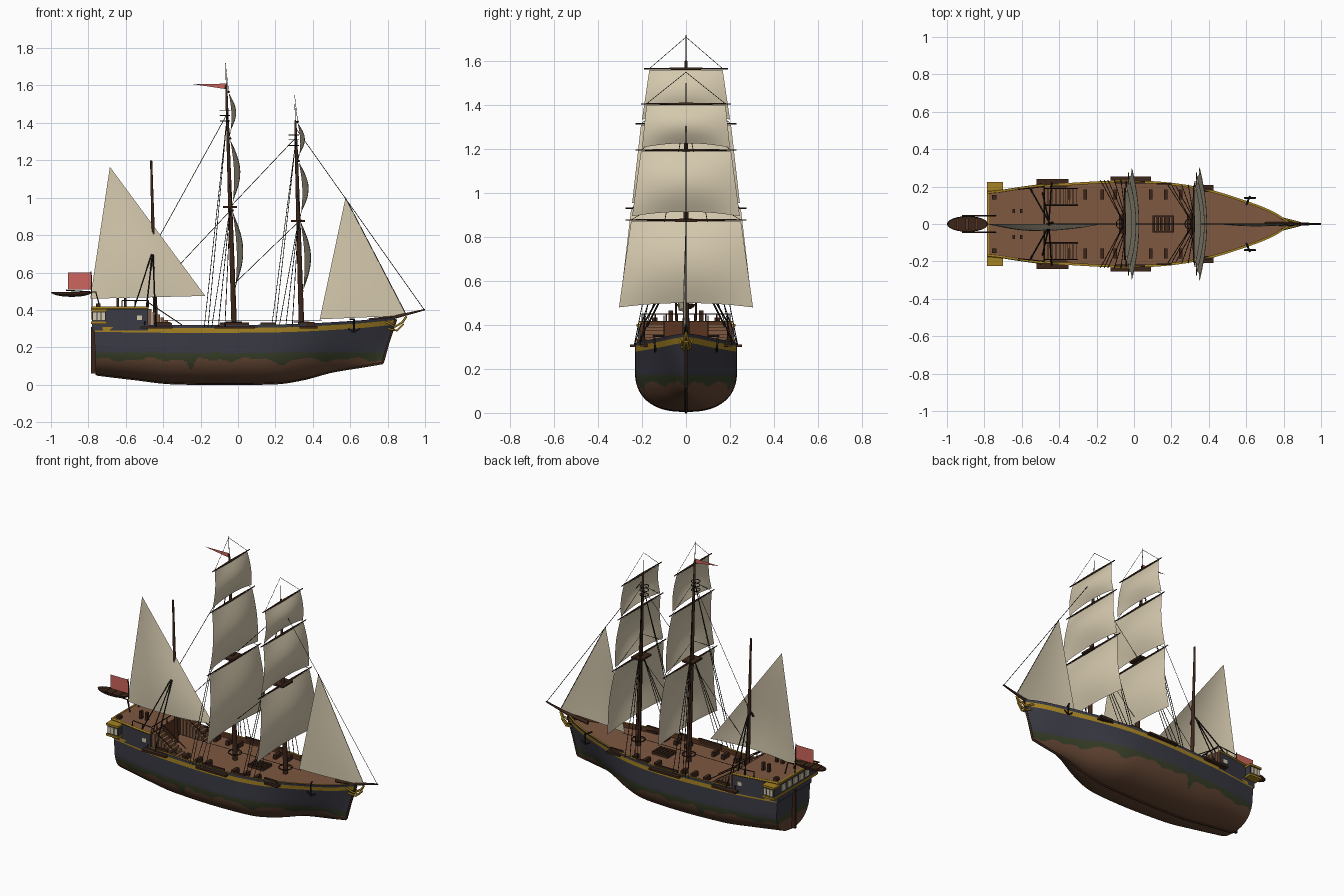
import bpy, bmesh, math

if "Cube" in bpy.data.objects:
    bpy.data.objects.remove(bpy.data.objects["Cube"])

def mat(name, r, g, b):
    m = bpy.data.materials.new(name)
    m.diffuse_color = (r, g, b, 1)
    m.use_nodes = True
    m.node_tree.nodes["Principled BSDF"].inputs["Base Color"].default_value = m.diffuse_color
    return m

NAVY = mat("navy paint", .042, .042, .058)
COPPER = mat("brown bottom", .127, .061, .034)
GREEN = mat("green waterline", .038, .048, .021)
GOLD = mat("gold trim", .376, .223, .017)
DECK = mat("deck planks", .205, .098, .051)
WOOD = mat("dark wood", .045, .019, .010)
RED_WOOD = mat("bulkhead wood", .10, .035, .015)
SAIL = mat("cream canvas", .66, .58, .42)
RED = mat("red flag", .61, .13, .11)
ROPE = mat("black rope", .015, .012, .010)

def mesh(name, verts, faces, mats, idx=None):
    me = bpy.data.meshes.new(name)
    me.from_pydata(verts, [], faces)
    for m in mats:
        me.materials.append(m)
    if idx:
        me.polygons.foreach_set("material_index", idx)
    bm = bmesh.new()
    bm.from_mesh(me)
    bmesh.ops.remove_doubles(bm, verts=bm.verts, dist=1e-5)
    bmesh.ops.recalc_face_normals(bm, faces=bm.faces)
    bm.to_mesh(me)
    bm.free()
    ob = bpy.data.objects.new(name, me)
    bpy.context.collection.objects.link(ob)
    return ob

def boxes(name, items, m, mirror=False):
    """items: (x0, x1, y0, y1, z0, z1); mirror repeats them at -y"""
    if mirror:
        items = items + [(a, b, -d, -c, e, f) for a, b, c, d, e, f in items]
    v, f = [], []
    for x0, x1, y0, y1, z0, z1 in items:
        n = len(v)
        v += [(x, y, z) for x in (x0, x1) for y in (y0, y1) for z in (z0, z1)]
        f += [[n + i for i in q] for q in ((0, 1, 3, 2), (4, 6, 7, 5), (0, 4, 5, 1),
                                           (2, 3, 7, 6), (0, 2, 6, 4), (1, 5, 7, 3))]
    return mesh(name, v, f, [m])

def lines(name, paths, r, m, mirror=False, res=1):
    """round bars along point lists; an optional 4th value scales the radius"""
    if mirror:
        paths = paths + [[(p[0], -p[1], *p[2:]) for p in q] for q in paths]
    cu = bpy.data.curves.new(name, 'CURVE')
    cu.dimensions, cu.bevel_depth, cu.bevel_resolution, cu.use_fill_caps = '3D', r, res, True
    for q in paths:
        s = cu.splines.new('POLY')
        s.points.add(len(q) - 1)
        for p, c in zip(s.points, q):
            p.co = (c[0], c[1], c[2], 1)
            p.radius = c[3] if len(c) > 3 else 1
    cu.materials.append(m)
    ob = bpy.data.objects.new(name, cu)
    bpy.context.collection.objects.link(ob)
    return ob

def interp(tab, x):
    x = min(max(x, tab[0][0]), tab[-1][0])
    i = max(k for k in range(len(tab) - 1) if tab[k][0] <= x)
    slope = lambda k: ((tab[min(k + 1, len(tab) - 1)][1] - tab[max(k - 1, 0)][1]) /
                       (tab[min(k + 1, len(tab) - 1)][0] - tab[max(k - 1, 0)][0]))
    (xa, a), (xb, b) = tab[i], tab[i + 1]
    h, t = xb - xa, (x - xa) / (xb - xa)
    return (a * (1 + 2 * t) * (1 - t) ** 2 + b * t * t * (3 - 2 * t)
            + h * t * (1 - t) * (slope(i) * (1 - t) - slope(i + 1) * t))

WIDTH = [(-.76, .168), (-.5, .206), (-.2, .228), (0, .232), (.2, .22), (.4, .182), (.6, .112), (.7, .062), (.77, .006)]
KEEL = [(-.76, .055), (-.55, .03), (-.35, .008), (.2, .008), (.35, .03), (.5, .07), (.65, .095), (.77, .115)]
SHEER = [(-.76, .325), (-.4, .32), (0, .32), (.3, .325), (.6, .343), (.77, .362)]

# hull, gold band, rail, bulwark and deck as one loft
N, R = 160, 46
verts, faces, idx = [], [], []
for i in range(N + 1):
    u = i / N
    x0 = -.76 + 1.53 * u
    w, k, sh = interp(WIDTH, x0), interp(KEEL, x0), interp(SHEER, x0)
    b = min(max((x0 - .15) / .62, 0), 1)
    b = b * b * (3 - 2 * b)
    prof = []
    for z in [k + (sh - .042 - k) * (j / 40) ** 1.3 for j in range(41)] + [sh - .016, sh]:
        s = (z - k) / (sh - k)
        mid = (1 - (1 - min(s / .6, 1)) ** 2.4) ** (1 / 2.4)
        prof.append((w * (mid * (1 - b) + s ** .7 * b), z, s))
    wi = max(w - .013, .001)
    prof += [(wi, sh, 1), (wi, sh - .03, 1), (0, sh - .03, 1)]
    for side in (1, -1):
        verts += [(x0 + .07 * s * u ** 6 - .01 * s * (1 - u) ** 6, side * y, z) for y, z, s in prof]
at = lambda i, side, j: (2 * i + side) * R + j
def paint(x, z):
    drip = .135 + .008 * math.sin(23 * x) + .005 * math.sin(51 * x)
    drip -= .06 * math.exp(-((x + .25) / .02) ** 2) + .025 * math.exp(-((x - .25) / .04) ** 2)
    return 1 if z < drip else 2 if z < .172 else 0
for i in range(N):
    for side in (0, 1):
        for j in range(R - 1):
            q = [at(i, side, j), at(i + 1, side, j), at(i + 1, side, j + 1), at(i, side, j + 1)]
            faces.append(q if side else q[::-1])
            c = [sum(verts[n][a] for n in q) / 4 for a in (0, 2)]
            idx.append(paint(*c) if j < 40 else (3, 0, 3, 5, 4)[j - 40])
for i in (0, N):
    for j in range(42):
        faces.append([at(i, 0, j), at(i, 1, j), at(i, 1, j + 1), at(i, 0, j + 1)])
        idx.append(paint(-.6, verts[at(i, 0, j)][2]) if j < 40 else (3, 0)[j - 40])
mesh("hull", verts, faces, [NAVY, COPPER, GREEN, GOLD, DECK, RED_WOOD], idx)
lines("keel_and_stem", [[(-.76, 0, .06)] + [(x / 100, 0, interp(KEEL, x / 100)) for x in range(-75, 78, 4)]
                        + [(.775, 0, .12), (.805, 0, .23), (.845, 0, .35)]], .007, WOOD)
boxes("rudder", [(-.785, -.755, -.008, .008, .06, .31)], WOOD)

# stern cabin with poop deck
verts, faces, idx = [], [], []
xs = [-.78 + .06 * i for i in range(6)]
for x in xs:
    w = interp(WIDTH, x) + .001
    verts += [(x, -w, .29), (x, -w, .415), (x, w, .415), (x, w, .29)]
for i in range(5):
    for j, c in ((0, 0), (1, 1), (2, 0)):
        faces.append([4 * i + j, 4 * i + j + 1, 4 * i + j + 5, 4 * i + j + 4])
        idx.append(c)
faces += [[0, 1, 2, 3], [20, 21, 22, 23]]
idx += [0, 2]
mesh("stern_cabin", verts, faces, [NAVY, DECK, RED_WOOD], idx)
lines("cabin_gold_edge", [[(x, interp(WIDTH, x), .412) for x in xs]], .007, GOLD, True)
boxes("stern_gold_bands", [(-.787, -.775, -.17, .17, z, z + .012) for z in (.325, .405)], GOLD)
boxes("stern_windows", [(-.786, -.778, y - .02, y + .02, .35, .39) for y in (-.12, -.06, 0, .06, .12)], SAIL)
boxes("side_windows", [(-.54, -.512, .19, .207, .345, .37)], SAIL, True)
boxes("quarter_galleries", [(-.78, -.705, .16, .218, .335, .40)], NAVY, True)
boxes("gallery_gold_slabs", [(-.787, -.70, .16, .225, z, z + .013) for z in (.325, .392)], GOLD, True)
boxes("gallery_windows", [(x, x + .018, .21, .222, .345, .385) for x in (-.775, -.752, -.729)], SAIL, True)
lines("poop_rail", [[(-.48, .2, .45), (-.62, .185, .45)], [(-.48, -.2, .45), (-.48, .2, .45)]]
      + [[(-.48, y, .415), (-.48, y, .45)] for y in (.04, .09, .14, .2)]
      + [[(x, .19, .415), (x, .19, .45)] for x in (-.62, -.55)], .003, WOOD, True)
boxes("deck_lockers", [(-.65, -.635, .06, .08, .415, .465), (-.61, -.595, .06, .08, .415, .465),
                       (-.76, -.735, .13, .155, .415, .435)], WOOD, True)
boxes("stairs", [(-.48 + .022 * i, -.462 + .022 * i, .1, .19, .28, .405 - .015 * i) for i in range(8)], DECK, True)
lines("stair_rails", [[(-.48, y, .44), (-.30, y, .32)] for y in (.1, .19)], .003, WOOD, True)

# deck fittings
boxes("guns", [(x, x + .02, .13, .185, .285, .318) for x in (-.36, -.27, -.18, -.11, .08, .16, .24)], WOOD, True)
boxes("hatch_grating", [(.1 + .02 * i, .113 + .02 * i, -.045, .045, .28, .308) for i in range(6)]
      + [(.1, .213, y, y + .008, .28, .306) for y in (-.045, -.004, .037)], WOOD)
boxes("channels", [(-.52, -.35, .2, .24, .300, .312), (-.125, .09, .22, .255, .300, .312),
                   (.33, .425, .17, .208, .302, .314)], WOOD, True)
boxes("pin_rails", [(-.45, -.36, .195, .205, .3, .335), (-.1, .06, .217, .226, .3, .333),
                    (.12, .2, .212, .22, .3, .333), (.32, .41, .18, .192, .3, .336)], WOOD, True)
lines("anchors", [[(.60, .1, .35), (.62, .15, .35)], [(.62, .145, .35), (.62, .14, .28)],
                  [(.59, .14, .30), (.62, .14, .28), (.65, .14, .30)]], .005, ROPE, True)
lines("head_rails", [[(.79, .03, .335), (.84, .018, .31), (.88, .008, .335), (.90, 0, .365)],
                     [(.80, .02, .30), (.85, .01, .29), (.885, .004, .325)]], .006, GOLD, True)
lines("bowsprit", [[(.70, 0, .345, 1.3), (.84, 0, .362, 1.1), (1, 0, .402, .5)]], .009, WOOD)

# masts
mast_x = {"main": lambda z: -.02 - .033 * (z - .3), "fore": lambda z: .34 - .03 * (z - .3),
          "mizzen": lambda z: -.44 - .027 * (z - .3)}
stages = {"main": ((.28, 1.3), (.95, 1), (1.35, .7), (1.6, .5), (1.605, .15), (1.72, .12)),
          "fore": ((.28, 1.3), (.88, 1), (1.25, .7), (1.41, .5), (1.415, .15), (1.5, .12)),
          "mizzen": ((.28, 1.1), (.8, .8), (1.2, .5))}
for n, st in stages.items():
    lines(n + "_mast", [[(mast_x[n](z), 0, z, r) for z, r in st]], .012, WOOD, res=3)

def ring(x, z, r):
    return [(x + r * math.cos(a * math.pi / 6), r * math.sin(a * math.pi / 6), z) for a in range(13)]

# square sails: bottom z, top z, bottom half width, top half width, belly
square = {"main": ((.50, .925, .30, .25, .05), (.955, 1.31, .245, .205, .048), (1.335, 1.56, .2, .167, .036)),
          "fore": ((.48, .872, .305, .25, .05), (.895, 1.19, .245, .205, .048), (1.207, 1.40, .2, .18, .036))}

def sail(name, point, n=14):
    v = [point(i / n, j / n) for i in range(n + 1) for j in range(n + 1)]
    f = [[i * (n + 1) + j, i * (n + 1) + j + 1, (i + 1) * (n + 1) + j + 1, (i + 1) * (n + 1) + j]
         for i in range(n) for j in range(n)]
    return mesh(name, v, f, [SAIL])

for n, rows in square.items():
    mx, yards, lifts = mast_x[n], [], []
    for k, (z0, z1, b, t, belly) in enumerate(rows):
        def point(u, v):
            c = 2 * u - 1
            z = z0 + (z1 - z0) * v + .02 * (1 - c * c) * (1 - v)
            return (mx(z) + .012 + belly * math.sin(math.pi * v) * (1 - .7 * c * c),
                    c * (b + (t - b) * v), z)
        sail(f"{n}_square_sail_{k + 1}", point)
        x = mx(z1) + .012
        yards.append([(x, -t - .025, z1 + .006, .5), (x, 0, z1 + .006, 1.1), (x, t + .025, z1 + .006, .5)])
        lifts.append([(x, t, z1 + .006), (mx(z1 + .15), 0, z1 + .15)])
    lines(n + "_yards", yards, .006, WOOD)
    lines(n + "_lifts", lifts, .0012, ROPE, True, 0)
    zt, zc = (.95, 1.44) if n == "main" else (.875, 1.31)
    boxes(n + "_top", [(mx(zt) - .04, mx(zt) + .035, -.05, .05, zt - .006, zt + .006)], WOOD)
    lines(n + "_lookout_rings", [ring(mx(zc) - .012, zc + d, .026) for d in (-.03, 0, .025)], .0025, ROPE)
    lines(n + "_fife_ring", [ring(mx(.33), .335, .04)], .004, WOOD)
    xb, y = mx(.3), .235 if n == "main" else .21
    lines(n + "_shrouds", [[(xb - d, y, .31), (mx(zt), .02, zt)] for d in (.05, .085, .12)]
          + [[(xb - d, y, .31), (mx(zc), .01, zc)] for d in (.14, .16)], .002, ROPE, True, 0)

lines("mizzen_shrouds", [[(x, y, z), (-.455, .012, .72)] for x, y, z in
                         ((-.555, .19, .41), (-.50, .215, .32), (-.44, .22, .31))], .004, ROPE, True, 0)
lines("stays", [[(.31, 0, 1.37), (.995, 0, .402)], [(-.057, 0, 1.45), (-.46, 0, .72)],
                [(-.042, 0, .93), (-.445, 0, .5)], [(.308, 0, 1.32), (-.042, 0, .95)],
                [(.322, 0, .87), (-.03, 0, .53)], [(.575, 0, 1.0), (.90, 0, .375)],
                [(-.4, 0, .345), (.45, 0, .345)]], .0017, ROPE, res=0)

# triangular sails
def triangle(name, peak, fore, aft, belly):
    def point(u, v):
        p = [(a * (1 - u) + f * u) * (1 - v) + q * v for a, f, q in zip(aft, fore, peak)]
        return (p[0], -belly * 4 * u * (1 - u) * math.sin(math.pi * (.25 + .75 * v)) * (1 - v) * 1.4, p[1])
    sail(name, point)

triangle("jib", (.575, 1.0), (.90, .37), (.437, .35), .012)
triangle("spanker", (-.685, 1.165), (-.175, .475), (-.79, .46), .035)

# flags
mesh("stern_flag", [(-.91, 0, .51), (-.785, 0, .51), (-.785, 0, .60), (-.91, 0, .60)], [[0, 1, 2, 3]], [RED])
mesh("pennant", [(-.24, 0, 1.607), (-.06, 0, 1.58), (-.06, 0, 1.61)], [[0, 1, 2]], [RED])
lines("flag_staff", [[(-.78, 0, .41), (-.785, 0, .605)]], .003, WOOD)

# hanging boat behind the stern
bm = bmesh.new()
bmesh.ops.create_uvsphere(bm, u_segments=24, v_segments=12, radius=1)
for v in bm.verts:
    rim = v.co.z > -.01
    v.co = (-.89 + .11 * v.co.x, .042 * v.co.y, .496 + .026 * min(v.co.z, 0) - (.008 if rim and v.co.z > .2 else 0))
me = bpy.data.meshes.new("ship_boat")
bm.to_mesh(me)
bm.free()
me.materials.append(WOOD)
bpy.context.collection.objects.link(bpy.data.objects.new("ship_boat", me))
boxes("boat_benches", [(x, x + .015, -.032, .032, .49, .497) for x in (-.95, -.9, -.85)], RED_WOOD)
lines("davits", [[(-.74, .045, .42), (-.76, .045, .495), (-.92, .045, .505)]], .004, WOOD, True)

# smooth curved surfaces, keep edges crisp
for ob in bpy.context.scene.objects:
    ob.select_set(ob.type == 'MESH')
    if ob.type == 'MESH':
        bpy.context.view_layer.objects.active = ob
bpy.ops.object.shade_smooth_by_angle(angle=math.radians(35))
